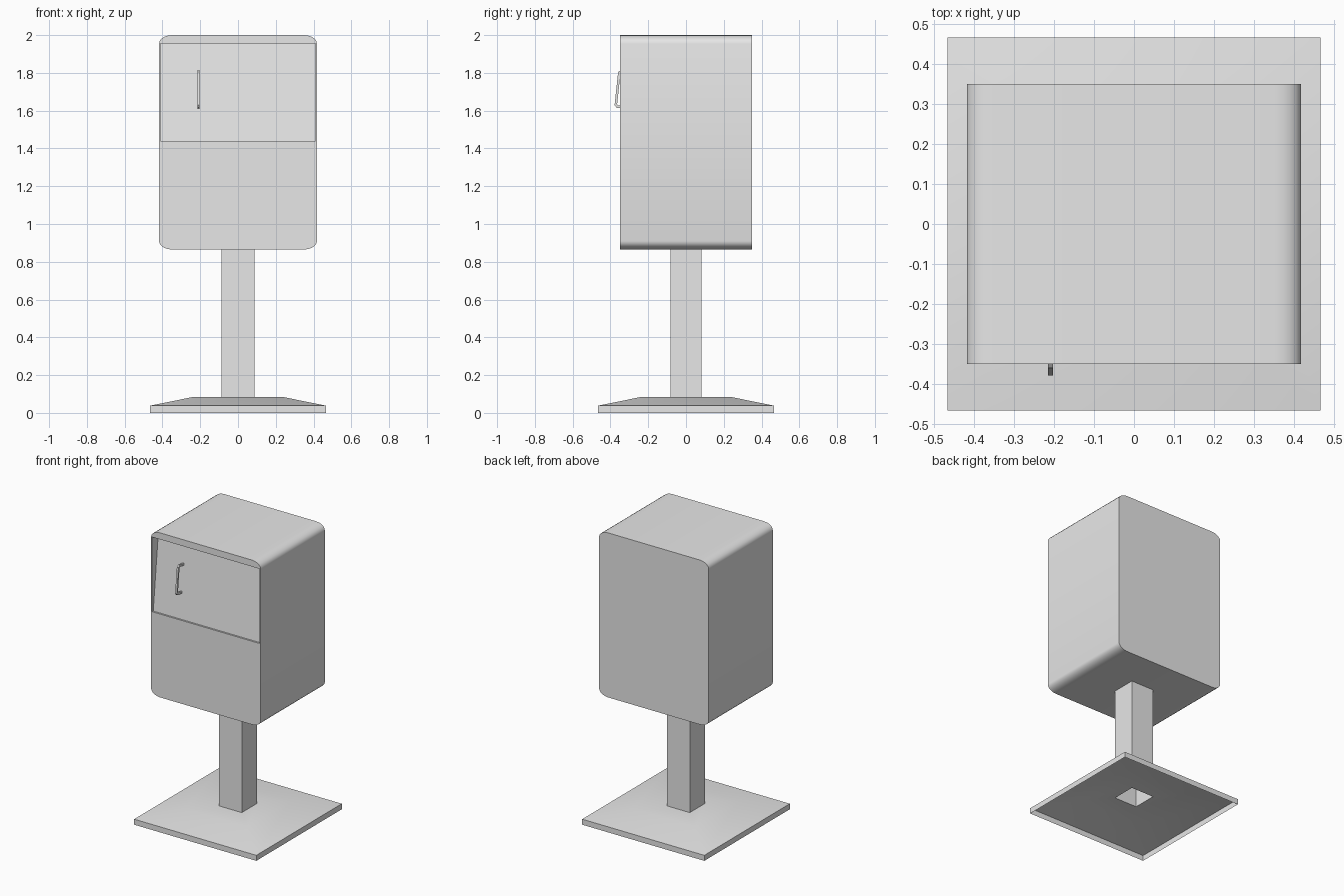
import bpy, bmesh, math
from mathutils import Vector

cube = bpy.data.objects.get("Cube")
if cube:
    bpy.data.objects.remove(cube, do_unlink=True)

grey = bpy.data.materials.new("light_grey")
grey.use_nodes = True
colour = (0.8, 0.8, 0.8, 1)
grey.diffuse_color = colour
grey.node_tree.nodes["Principled BSDF"].inputs["Base Color"].default_value = colour


def finish(name, bm, closed=True):
    if closed:
        bmesh.ops.recalc_face_normals(bm, faces=bm.faces)
    mesh = bpy.data.meshes.new(name)
    bm.to_mesh(mesh)
    bm.free()
    mesh.materials.append(grey)
    obj = bpy.data.objects.new(name, mesh)
    bpy.context.collection.objects.link(obj)
    bpy.ops.object.select_all(action="DESELECT")
    obj.select_set(True)
    bpy.context.view_layer.objects.active = obj
    bpy.ops.object.shade_smooth_by_angle(angle=math.radians(35))
    return obj


def ring(bm, hx, hy, z):
    return [bm.verts.new((sx * hx, sy * hy, z))
            for sx, sy in ((-1, -1), (1, -1), (1, 1), (-1, 1))]


def skin(bm, a, b):
    # quads between two loops of equal length
    n = len(a)
    for i in range(n):
        j = (i + 1) % n
        bm.faces.new((a[i], a[j], b[j], b[i]))


# base plate: open shell with a gentle slope and a square hole under the post
PX, PY, BASE_TOP = 0.087, 0.083, 0.085
bm = bmesh.new()
loops = [ring(bm, 0.466, 0.466, 0), ring(bm, 0.466, 0.466, 0.038),
         ring(bm, 0.235, 0.235, BASE_TOP), ring(bm, PX, PY, BASE_TOP)]
for lower, upper in zip(loops, loops[1:]):
    skin(bm, lower, upper)
finish("base_plate", bm, closed=False)

# post: hollow square tube
Z0, Z1 = 0.865, 2.0
bm = bmesh.new()
skin(bm, ring(bm, PX, PY, BASE_TOP), ring(bm, PX, PY, Z0))
finish("post", bm, closed=False)

# cabinet: rounded outline pushed back, with a sloping recess for the door
HX, HY, RX, RZ, SEG = 0.418, 0.35, 0.068, 0.045, 5
outline = []
for k, (cx, cz) in enumerate(((HX - RX, Z1 - RZ), (RX - HX, Z1 - RZ),
                              (RX - HX, Z0 + RZ), (HX - RX, Z0 + RZ))):
    for i in range(SEG + 1):
        t = (k + i / SEG) * math.pi / 2
        outline.append((cx + RX * math.cos(t), cz + RZ * math.sin(t)))

DOOR_X, DOOR_LOW, DOOR_HIGH = 0.41, 1.44, Z1 - RZ
Y_LOW, Y_HIGH = -0.338, -0.283
bm = bmesh.new()
front = [bm.verts.new((x, -HY, z)) for x, z in outline]
back = [bm.verts.new((x, HY, z)) for x, z in outline]
skin(bm, front, back)
bm.faces.new(back)
corners = ((DOOR_X, DOOR_HIGH), (-DOOR_X, DOOR_HIGH),
           (-DOOR_X, DOOR_LOW), (DOOR_X, DOOR_LOW))
rim = [bm.verts.new((x, -HY, z)) for x, z in corners]
door = [bm.verts.new((x, Y_HIGH if z == DOOR_HIGH else Y_LOW, z)) for x, z in corners]
tr, tl, bl, br = rim
half = 2 * (SEG + 1)
bm.faces.new(front[:half] + [tl, tr])
bm.faces.new(front[half:] + [br, bl])
bm.faces.new((front[half - 1], front[half], bl, tl))
bm.faces.new((front[-1], front[0], tr, br))
skin(bm, rim, door)
bm.faces.new(door)
finish("cabinet", bm)

# door handle: bent bar standing off the sloping door
up = Vector((0, Y_HIGH - Y_LOW, DOOR_HIGH - DOOR_LOW)).normalized()
out = Vector((0, -up.z, up.y))
mid = Vector((-0.209, 0, 1.71))
mid.y = Y_LOW + (mid.z - DOOR_LOW) * up.y / up.z
L, D, T, C = 0.1, 0.06, 0.013, 0.012
half_profile = [(L, 0), (L, D - C), (L - C, D)]
inner_half = [(L - T, 0), (L - T, D - T - C / 2), (L - T - C / 2, D - T)]
outer = half_profile + [(-u, n) for u, n in reversed(half_profile)]
inner = inner_half + [(-u, n) for u, n in reversed(inner_half)]
bm = bmesh.new()
sides = []
for dx in (-0.006, 0.006):
    sides.append([[bm.verts.new(mid + Vector((dx, 0, 0)) + up * u + out * n)
                   for u, n in pts] for pts in (outer, inner)])
(o0, i0), (o1, i1) = sides
for j in range(len(outer) - 1):
    for a, b in ((o0, i0), (o1, i1), (o0, o1), (i0, i1)):
        bm.faces.new((a[j], a[j + 1], b[j + 1], b[j]))
for j in (0, -1):
    bm.faces.new((o0[j], o1[j], i1[j], i0[j]))
finish("door_handle", bm)
